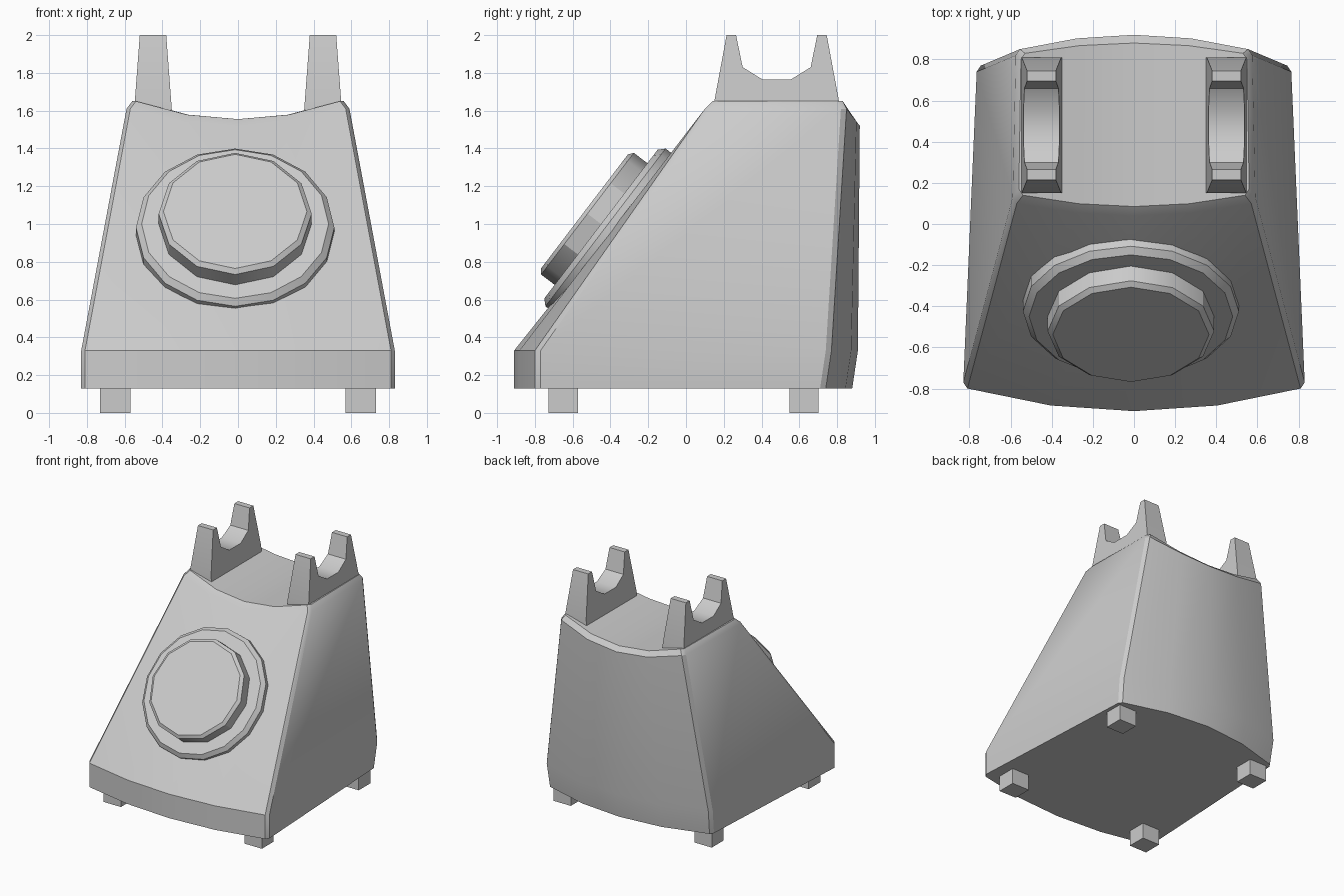
import bpy, bmesh, math
from mathutils import Matrix, Vector

cube = bpy.data.objects.get("Cube")
if cube:
    bpy.data.objects.remove(cube, do_unlink=True)

grey = bpy.data.materials.new("light grey")
grey.use_nodes = True
COLOUR = (0.6, 0.6, 0.6, 1)
grey.diffuse_color = COLOUR
grey.node_tree.nodes["Principled BSDF"].inputs["Base Color"].default_value = COLOUR


def finish(name, bm, angle=30):
    """Turn a bmesh into a named, shaded object."""
    bmesh.ops.recalc_face_normals(bm, faces=bm.faces)
    mesh = bpy.data.meshes.new(name)
    bm.to_mesh(mesh)
    bm.free()
    mesh.materials.append(grey)
    obj = bpy.data.objects.new(name, mesh)
    bpy.context.collection.objects.link(obj)
    bpy.ops.object.select_all(action="DESELECT")
    obj.select_set(True)
    bpy.context.view_layer.objects.active = obj
    bpy.ops.object.shade_smooth_by_angle(angle=math.radians(angle))
    return obj


def bridge(bm, a, b):
    """Quads between two closed rings of vertices."""
    for i in range(len(a)):
        j = (i + 1) % len(a)
        bm.faces.new((a[i], a[j], b[j], b[i]))


def bowed_edge(bm, half, y_corner, y_mid, z_corner, z_mid):
    """Row of points curving from one corner through the middle to the other."""
    row = []
    for u in (-1, -0.5, 0, 0.5, 1):
        t = u * u
        row.append(bm.verts.new((u * half, y_mid + (y_corner - y_mid) * t,
                                 z_mid + (z_corner - z_mid) * t)))
    return row


# Body: lofted sections with bowed front and back and chamfered corners
# corner z, middle z, front half width, back half width, front y (corner, mid), back y (corner, mid)
sections = [
    (0.13, 0.13, 0.83, 0.755, -0.80, -0.91, 0.74, 0.88),
    (0.33, 0.33, 0.83, 0.765, -0.80, -0.91, 0.77, 0.91),
    (1.61, 1.52, 0.59, 0.575, 0.10, 0.04, 0.85, 0.92),
    (1.65, 1.555, 0.56, 0.55, 0.14, 0.085, 0.83, 0.88),
]
bm = bmesh.new()
rings = []
for zc, zm, wf, wb, fc, fm, bc, bmid in sections:
    front = bowed_edge(bm, wf - 0.02, fc, fm, zc, zm)
    back = bowed_edge(bm, wb - 0.02, bc, bmid, zc, zm)
    left = [bm.verts.new((wf, fc + 0.03, zc)), bm.verts.new((wb, bc - 0.03, zc))]
    right = [bm.verts.new((-wb, bc - 0.03, zc)), bm.verts.new((-wf, fc + 0.03, zc))]
    rings.append(front + left + back[::-1] + right)
for lower, upper in zip(rings, rings[1:]):
    bridge(bm, lower, upper)
bm.faces.new(rings[0])
# Saddle-shaped top between the last front and back rows
for i in range(4):
    bm.faces.new((front[i], front[i + 1], back[i + 1], back[i]))
bm.faces.new((front[4], left[0], left[1], back[4]))
bm.faces.new((front[0], back[0], right[0], right[1]))
finish("body", bm)


# Dial: two stepped discs lying on the sloping front
slope = Vector((0, 0.606, 0.795))
normal = Vector((0, -0.795, 0.606))
centre = Vector((-0.015, -0.45, 1.0))


def disc(name, sides, profile):
    bm = bmesh.new()
    loops = []
    for radius, height in profile:
        loop = []
        for i in range(sides):
            a = math.tau * i / sides
            offset = Vector((math.sin(a), 0, 0)) + slope * math.cos(a)
            loop.append(bm.verts.new(centre + offset * radius + normal * height))
        loops.append(loop)
    for a, b in zip(loops, loops[1:]):
        bridge(bm, a, b)
    bm.faces.new(loops[0])
    bm.faces.new(loops[-1])
    finish(name, bm)


disc("dial_base", 16, [(0.525, -0.1), (0.525, -0.03), (0.495, 0)])
disc("dial_plate", 12, [(0.405, -0.02), (0.405, 0.09), (0.38, 0.11)])

# Cradle rests: forked plates that narrow towards the top
half_fork = [(0.33, 1.56), (0.33, 1.65), (0.265, 2.0), (0.215, 2.0), (0.18, 1.83), (0.075, 1.765)]
fork = half_fork + [(-d, z) for d, z in reversed(half_fork)]
for side, name in ((1, "left_cradle"), (-1, "right_cradle")):
    bm = bmesh.new()
    faces = []
    for s in (-1, 1):
        faces.append([bm.verts.new((side * 0.45 + s * (0.1 - 0.075 * (z - 1.6)), 0.48 + d, z))
                      for d, z in fork])
    bridge(bm, *faces)
    for loop in faces:
        bm.faces.new(loop)
    finish(name, bm, 40)

# Feet
for side, x in (("left", 0.65), ("right", -0.65)):
    for end, y in (("front", -0.65), ("back", 0.625)):
        bm = bmesh.new()
        place = Matrix.Translation((x, y, 0.07)) @ Matrix.Diagonal((0.16, 0.155, 0.14, 1))
        bmesh.ops.create_cube(bm, size=1, matrix=place)
        finish(f"{end}_{side}_foot", bm)
